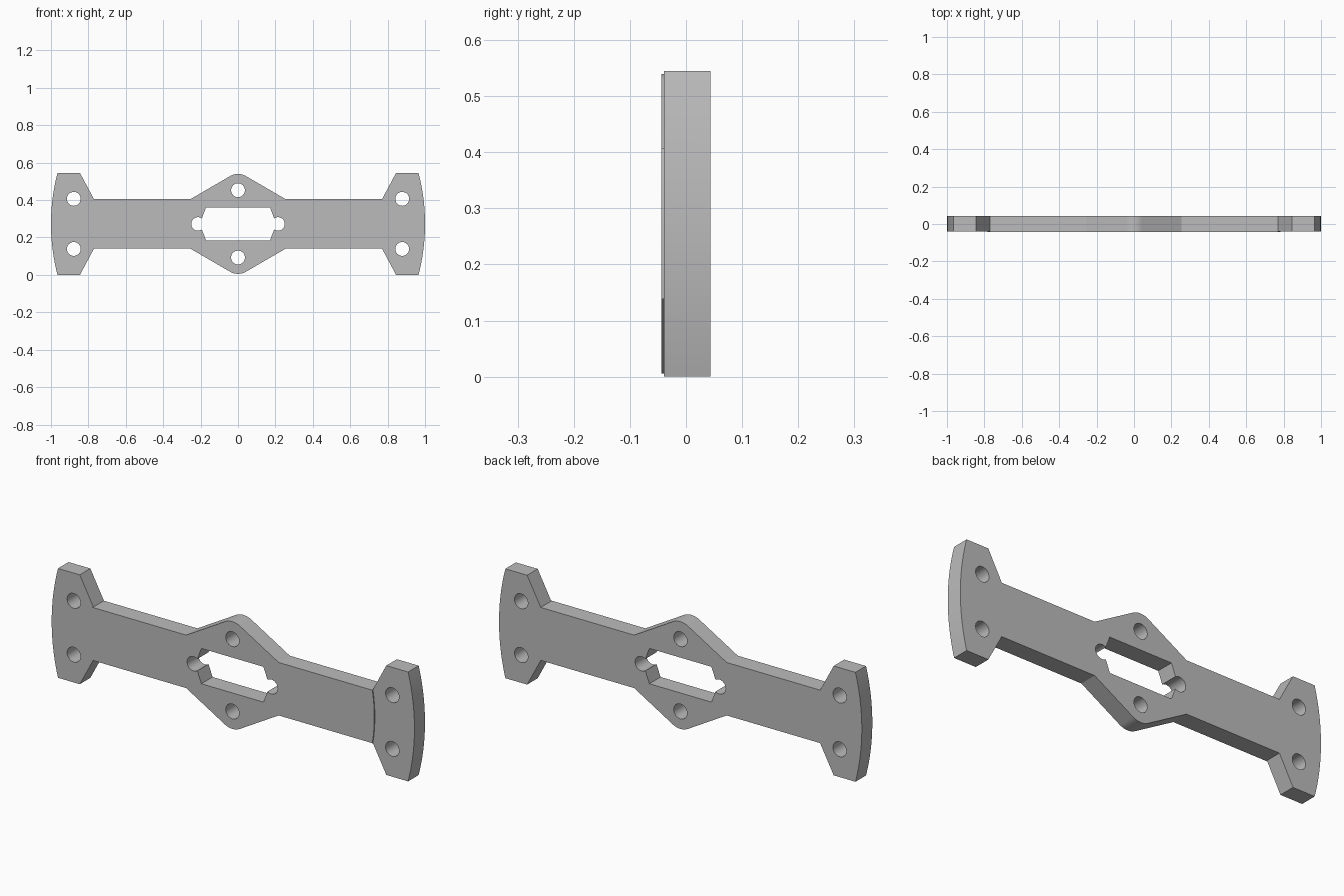
import bpy, bmesh
from math import sin, cos, radians, asin, pi

if "Cube" in bpy.data.objects:
    bpy.data.objects.remove(bpy.data.objects["Cube"])

MID = 0.2725          # height of the symmetry axis
BACK, FRONT, STEP = 0.044, -0.044, -0.039

grey = bpy.data.materials.new("plain grey")
grey.use_nodes = True
grey.diffuse_color = (0.5, 0.5, 0.5, 1)
grey.node_tree.nodes["Principled BSDF"].inputs["Base Color"].default_value = (0.5, 0.5, 0.5, 1)


def arc(cx, cz, r, start, end, n):
    angles = [radians(start + (end - start) * i / n) for i in range(n + 1)]
    return [(cx + r * cos(a), cz + r * sin(a)) for a in angles]


def circle(cx, cz, r, n=32):
    return arc(cx, cz, r, 0, 360, n)[:-1]


def four_way(quarter):
    """Mirror a quarter outline, running from +x to +z, into a closed loop."""
    half = quarter + [(-x, z) for x, z in reversed(quarter)]
    loop = half + [(x, -z) for x, z in reversed(half)]
    out = []
    for p in loop:
        if not out or abs(p[0] - out[-1][0]) + abs(p[1] - out[-1][1]) > 1e-5:
            out.append(p)
    if abs(out[0][0] - out[-1][0]) + abs(out[0][1] - out[-1][1]) < 1e-5:
        out.pop()
    return out


def plate(name, loops, y0, y1):
    """Solid plate from an outline and its holes, between two depths."""
    curve = bpy.data.curves.new(name, 'CURVE')
    curve.dimensions = '2D'
    curve.fill_mode = 'BOTH'
    curve.extrude = (y1 - y0) / 2
    for loop in loops:
        spline = curve.splines.new('POLY')
        spline.points.add(len(loop) - 1)
        for point, (x, z) in zip(spline.points, loop):
            point.co = (x, z, 0, 1)
        spline.use_cyclic_u = True
    temp = bpy.data.objects.new(name, curve)
    bpy.context.collection.objects.link(temp)
    bpy.context.view_layer.update()
    mesh = bpy.data.meshes.new_from_object(temp.evaluated_get(bpy.context.evaluated_depsgraph_get()))
    bpy.data.objects.remove(temp)
    bm = bmesh.new()
    bm.from_mesh(mesh)
    bmesh.ops.remove_doubles(bm, verts=bm.verts, dist=1e-5)
    for v in bm.verts:
        x, z, d = v.co
        v.co = (x, (y0 + y1) / 2 - d, z + MID)
    bmesh.ops.recalc_face_normals(bm, faces=bm.faces)
    bm.to_mesh(mesh)
    bm.free()
    mesh.materials.clear()
    mesh.materials.append(grey)
    obj = bpy.data.objects.new(name, mesh)
    bpy.context.collection.objects.link(obj)
    return obj


# Outline: bowed end, flared head, straight bar, rounded peak
R = 1.08
bow = arc(1 - R, 0, R, 0, 180 / pi * asin(MID / R), 12)
peak = arc(0, 0.182, 0.085, 60, 90, 8)
outline = four_way(bow + [(0.845, MID), (0.77, 0.132), (0.255, 0.132)] + peak)

# Window with round ends
lobe = arc(0.214, 0, 0.036, 0, 125, 14)
window = four_way(lobe + [(0.171, 0.088)])

# Screw holes
holes = [circle(sx * 0.878, sz * 0.134, 0.037) for sx in (-1, 1) for sz in (-1, 1)]
holes += [circle(0, sz * 0.18, 0.037) for sz in (-1, 1)]

body = plate("bracket_plate", [outline, window] + holes, FRONT, BACK)

# Shallow recess on the front of each head, with a bowed inner edge
for side, label in ((1, "left"), (-1, "right")):
    edge = arc(-0.05, 0, 0.832, -24, 24, 20)
    loop = [(side * x, z) for x, z in edge + [(1.2, 0.5), (1.2, -0.5)]]
    cutter = plate(label + "_recess_cutter", [loop], -0.1, STEP)
    cutter.hide_render = True
    cutter.hide_set(True)
    mod = body.modifiers.new(label + " recess", 'BOOLEAN')
    mod.operation = 'DIFFERENCE'
    mod.solver = 'EXACT'
    mod.object = cutter

# Bake the cuts and remove the cutters
bpy.context.view_layer.update()
baked = bpy.data.meshes.new_from_object(body.evaluated_get(bpy.context.evaluated_depsgraph_get()))
body.modifiers.clear()
body.data = baked
for obj in [o for o in bpy.data.objects if o.name.endswith("recess_cutter")]:
    bpy.data.objects.remove(obj)

bpy.ops.object.select_all(action='DESELECT')
body.select_set(True)
bpy.context.view_layer.objects.active = body
bpy.ops.object.shade_smooth_by_angle(angle=radians(25))
